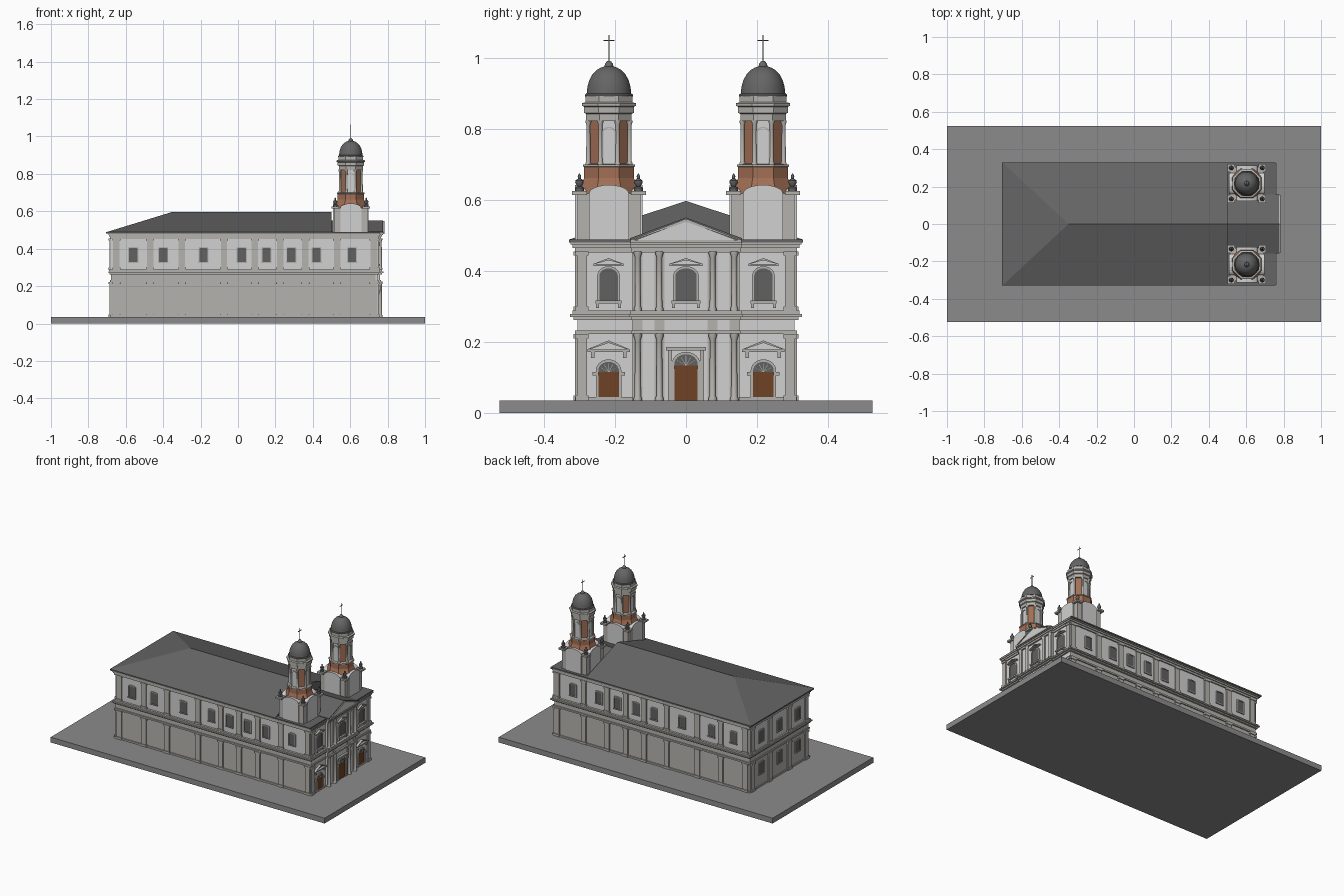
import bpy, bmesh
from math import pi, sin, cos, radians

if "Cube" in bpy.data.objects:
    bpy.data.objects.remove(bpy.data.objects["Cube"], do_unlink=True)


def material(name, r, g, b):
    m = bpy.data.materials.new(name)
    m.use_nodes = True
    m.diffuse_color = (r, g, b, 1)
    m.node_tree.nodes["Principled BSDF"].inputs["Base Color"].default_value = (r, g, b, 1)
    return m


PLASTER = material("pale plaster", .64, .64, .64)
STONE = material("warm stone", .46, .45, .42)
ROOF = material("dark roof", .13, .13, .13)
PAVING = material("grey paving", .26, .26, .26)
BRICK = material("terracotta", .36, .16, .09)
WOOD = material("brown wood", .16, .055, .018)
GLASS = material("window grey", .12, .12, .12)

parts = {}


def part(name, mat):
    """Get the mesh that collects all pieces of a named part."""
    return parts.setdefault(name, (bmesh.new(), mat))[0]


def prism(bm, pts, place, d0, d1):
    """Extrude a 2D outline between two depths of a placing function."""
    a, b = [[bm.verts.new(place(u, v, d)) for u, v in pts] for d in (d0, d1)]
    bm.faces.new(a)
    bm.faces.new(b)
    n = len(pts)
    for i in range(n):
        j = (i + 1) % n
        bm.faces.new((a[i], a[j], b[j], b[i]))


def rect(u, w, z0, z1):
    return [(u - w, z0), (u + w, z0), (u + w, z1), (u - w, z1)]


def box(bm, x0, x1, y0, y1, z0, z1):
    prism(bm, [(x0, y0), (x1, y0), (x1, y1), (x0, y1)], lambda u, v, d: (u, v, d), z0, z1)


def lathe(bm, cx, cy, profile, seg=24):
    """Stack of rings; eight sides give flat-to-axis octagons by apothem."""
    k = 1 / cos(pi / seg) if seg == 8 else 1
    rings = [[bm.verts.new((cx + r * k * cos(2 * pi * (i + .5) / seg),
                            cy + r * k * sin(2 * pi * (i + .5) / seg), z))
              for i in range(seg)] for r, z in profile]
    bm.faces.new(rings[0])
    bm.faces.new(rings[-1])
    for a, b in zip(rings, rings[1:]):
        for i in range(seg):
            j = (i + 1) % seg
            bm.faces.new((a[i], a[j], b[j], b[i]))


def arch(u, w, z0, spring, rise):
    n = 12
    return [(u - w, z0)] + [(u - w * cos(pi * i / n), spring + rise * sin(pi * i / n))
                            for i in range(n + 1)] + [(u + w, z0)]


def band(bm, outer, inner, place, d0, d1):
    """Open frame between two outlines."""
    for i in range(len(outer) - 1):
        prism(bm, [outer[i], outer[i + 1], inner[i + 1], inner[i]], place, d0, d1)


def gable(bm, u, w, z, rise, t, place, d):
    """Small triangular hood: a base bar and two raking bars."""
    prism(bm, rect(u, w, z, z + t), place, 0, d)
    for s in (-1, 1):
        prism(bm, [(u + s * w, z + t), (u, z + t + rise), (u, z + rise), (u + s * (w - t), z + t)],
              place, 0, d)


def column(bm, x, y, z0, z1, r):
    h = r * .7
    lathe(bm, x, y, [(r * 1.35, z0), (r * 1.35, z0 + h), (r, z0 + 2 * h), (r * .9, z1 - 3 * h),
                     (r * 1.4, z1 - h), (r * 1.4, z1)], 12)


# Walls: u runs along the wall, v is height, d is distance outwards
FX, BX, SY = .745, .68, .305


def front(u, v, d): return (FX + d, u, v)
def bay(u, v, d): return (FX + .01 + d, u, v)
def back(u, v, d): return (-BX - d, u, v)
def side(s): return lambda u, v, d: (u, s * (SY + d), v)


# Paving and body
box(part("paving", PAVING), -1, 1, -.525, .525, 0, .035)
box(part("lower_walls", STONE), -BX, FX - .01, -SY, SY, .035, .28)
box(part("upper_walls", PLASTER), -BX, FX - .01, -SY, SY, .28, .475)
facade = part("facade", PLASTER)
box(facade, FX - .01, FX, -SY, SY, .035, .475)
box(facade, FX, FX + .01, -.15, .15, .035, .475)

# Cornices wrap the building and step forward over the central bay
cornice = part("cornices", STONE)
for z0, z1, g in ((.035, .045, .008), (.222, .232, .008), (.262, .27, .012), (.27, .278, .022),
                  (.278, .288, .014), (.452, .464, .008), (.464, .474, .014), (.474, .48, .02)):
    box(cornice, -BX - g * .6, FX + g * .8, -SY - g, SY + g, z0, z1)
    if z0 > .1:
        box(cornice, FX, FX + .014 + g * .8, -.152 - g * .3, .152 + g * .3, z0, z1)

# Pilasters and windows along the sides and the back
pil, panes, frames = part("pilasters", STONE), part("window_panes", GLASS), part("window_frames", STONE)


def pilaster(place, u, w=.017):
    for z0, z1 in ((.035, .222), (.285, .455)):
        prism(pil, rect(u, w, z0, z1), place, 0, .008)
        prism(pil, rect(u, w + .004, z0, z0 + .014), place, 0, .012)
        prism(pil, rect(u, w + .004, z1 - .012, z1), place, 0, .012)


def window(place, u, z0, w=.022, h=.075):
    prism(panes, arch(u, w, z0, z0 + h - .005, .005), place, 0, .003)
    band(frames, arch(u, w + .005, z0, z0 + h, .005), arch(u, w, z0, z0 + h - .005, .005), place, 0, .006)
    prism(frames, rect(u, w + .006, z0 - .006, z0), place, 0, .007)


for s in (-1, 1):
    for u in (-.65, -.47, -.3, -.075, .09, .225, .36, .53, .725):
        pilaster(side(s), u)
    for u in (-.56, -.4, -.185, .02, .152, .285, .42, .61):
        window(side(s), u, .33)
    pilaster(back, s * .1)
    pilaster(back, s * .28)
    pilaster(front, s * .293, .014)
for u in (-.19, 0, .19):
    window(back, u, .33)
    window(back, u, .12)

# Facade doors, arched windows and hoods
doors, fans = part("doors", WOOD), part("fanlights", GLASS)
trim = part("facade_trim", STONE)
for u, w, place, top in ((-.218, .029, front, .115), (0, .033, bay, .133), (.218, .029, front, .115)):
    prism(doors, rect(u, w, .035, top), place, 0, .004)
    prism(fans, arch(u, w, top, top + .004, w * .85), place, 0, .003)
    band(trim, arch(u, w + .007, .035, top + .004, w * .85 + .007),
         arch(u, w, .035, top + .004, w * .85), place, 0, .007)
    for s in (-1, 1):
        prism(trim, rect(u + s * (w + .008), .009, top - .01, top), place, 0, .01)
    for i in range(1, 6):
        a = pi * i / 6
        c, n = cos(a) * w * .85, sin(a) * w * .85
        prism(trim, [(u - .0008, top), (u + .0008, top), (u + c + .0008, top + n), (u + c - .0008, top + n)],
              place, 0, .005)
    # Window above
    sill = .317
    prism(panes, arch(u, w - .003, sill, .385, .022), place, 0, .003)
    band(trim, arch(u, w + .003, sill, .385, .028), arch(u, w - .003, sill, .385, .022), place, 0, .007)
    prism(trim, rect(u, w + .008, sill - .009, sill), place, 0, .014)
    for s in (-1, 1):
        prism(trim, rect(u + s * (w + .002), .004, sill - .022, sill - .009), place, 0, .01)
    gable(trim, u, w + .013, .414, .016, .006, place, .013)
    if u:
        gable(trim, u, .06, .172, .025, .007, front, .016)
        for s in (-1, 1):
            prism(trim, rect(u + s * .045, .005, .155, .172), front, 0, .012)
    else:
        prism(trim, rect(0, .056, .176, .186), bay, 0, .014)
        for s in (-1, 1):
            prism(trim, rect(s * .045, .006, .035, .176), bay, 0, .009)

# Paired columns on both storeys
cols = part("facade_columns", STONE)
for s in (-1, 1):
    for y in (.075, .136):
        prism(trim, rect(s * y, .014, .035, .455), bay, 0, .003)
        column(cols, FX + .016, s * y, .035, .224, .009)
        column(cols, FX + .016, s * y, .288, .455, .0085)

# Hipped roof, eaves and the small gable roof between the towers
roof = part("roof", ROOF)
hull = [(x, y, .488) for x in (-.705, .5) for y in (-.33, .33)] + [(-.35, 0, .597), (.5, 0, .597)]
bmesh.ops.convex_hull(roof, input=[roof.verts.new(p) for p in hull])
box(roof, -.705, .757, -.33, .33, .48, .489)
prism(roof, [(-.158, .485), (.158, .485), (.158, .492), (0, .55), (-.158, .492)],
      lambda u, v, d: (d, u, v), .5, .776)
prism(part("pediment_face", PLASTER), [(-.145, .484), (.145, .484), (0, .54)], bay, 0, .023)
gable(part("pediment_moulding", STONE), 0, .156, .478, .06, .009, bay, .027)

# Twin towers
base, piers = part("tower_bases", PLASTER), part("tower_piers", STONE)
urns, skirt = part("tower_urns", GLASS), part("tower_brickwork", BRICK)
panels, ring = part("belfry_panels", PLASTER), part("tower_cornices", STONE)
tcols, dome, cross = part("belfry_columns", STONE), part("domes", ROOF), part("crosses", GLASS)
TX = .603
for s in (-1, 1):
    ty = s * .217
    box(piers, TX - .089, TX + .089, ty - .089, ty + .089, .485, .618)
    prism(base, arch(0, .056, .485, .618, .024), lambda u, v, d: (TX + d, ty + u, v), -.095, .095)
    prism(base, arch(0, .056, .485, .618, .024), lambda u, v, d: (TX + u, ty + d, v), -.095, .095)
    for i in (-1, 1):
        for j in (-1, 1):
            x, y = TX + i * .083, ty + j * .083
            box(piers, x - .021, x + .021, y - .021, y + .021, .614, .625)
            lathe(urns, x, y, [(.013, .625), (.013, .634), (.006, .638), (.012, .648), (.011, .655),
                               (.004, .66), (.005, .667), (.001, .674)], 10)
    # Brick skirt and octagonal belfry
    lathe(skirt, TX, ty, [(.086, .615), (.08, .635), (.07, .662), (.07, .694), (.052, .698), (.052, .83)], 8)
    lathe(ring, TX, ty, [(.07, .692), (.073, .694), (.073, .699), (.05, .702)], 8)
    for k in range(4):
        c, n = round(cos(k * pi / 2)), round(sin(k * pi / 2))

        def face(u, v, d):
            return (TX + c * (.052 + d) - n * u, ty + n * (.052 + d) + c * u, v)
        prism(panels, rect(0, .021, .7, .822), face, 0, .005)
        band(ring, arch(0, .021, .702, .786, .02), arch(0, .016, .702, .786, .016), face, .004, .009)
    for k in range(8):
        a = (k + .5) * pi / 4
        column(tcols, TX + .063 * cos(a), ty + .063 * sin(a), .699, .824, .0062)
    lathe(ring, TX, ty, [(.064, .822), (.064, .842), (.07, .845), (.07, .862), (.076, .865),
                         (.076, .872), (.066, .875), (.066, .892), (.05, .893)], 8)
    # Bell-shaped dome, finial and cross
    lathe(dome, TX, ty, [(.068, .891), (.068, .896), (.063, .9), (.061, .918), (.056, .936), (.047, .953),
                         (.036, .965), (.024, .972), (.013, .976), (.011, .983), (.006, .99), (.001, .992)], 32)
    box(cross, TX - .0015, TX + .0015, ty - .0015, ty + .0015, .985, 1.065)
    box(cross, TX - .0015, TX + .0015, ty - .016, ty + .016, 1.047, 1.05)

# Turn every collected part into an object
SMOOTH = ("domes", "tower_urns", "facade_columns", "belfry_columns")
for name, (bm, mat) in parts.items():
    bmesh.ops.recalc_face_normals(bm, faces=bm.faces)
    me = bpy.data.meshes.new(name)
    bm.to_mesh(me)
    bm.free()
    me.materials.append(mat)
    if name in SMOOTH:
        me.shade_smooth()
        me.set_sharp_from_angle(angle=radians(40))
    bpy.context.collection.objects.link(bpy.data.objects.new(name, me))
